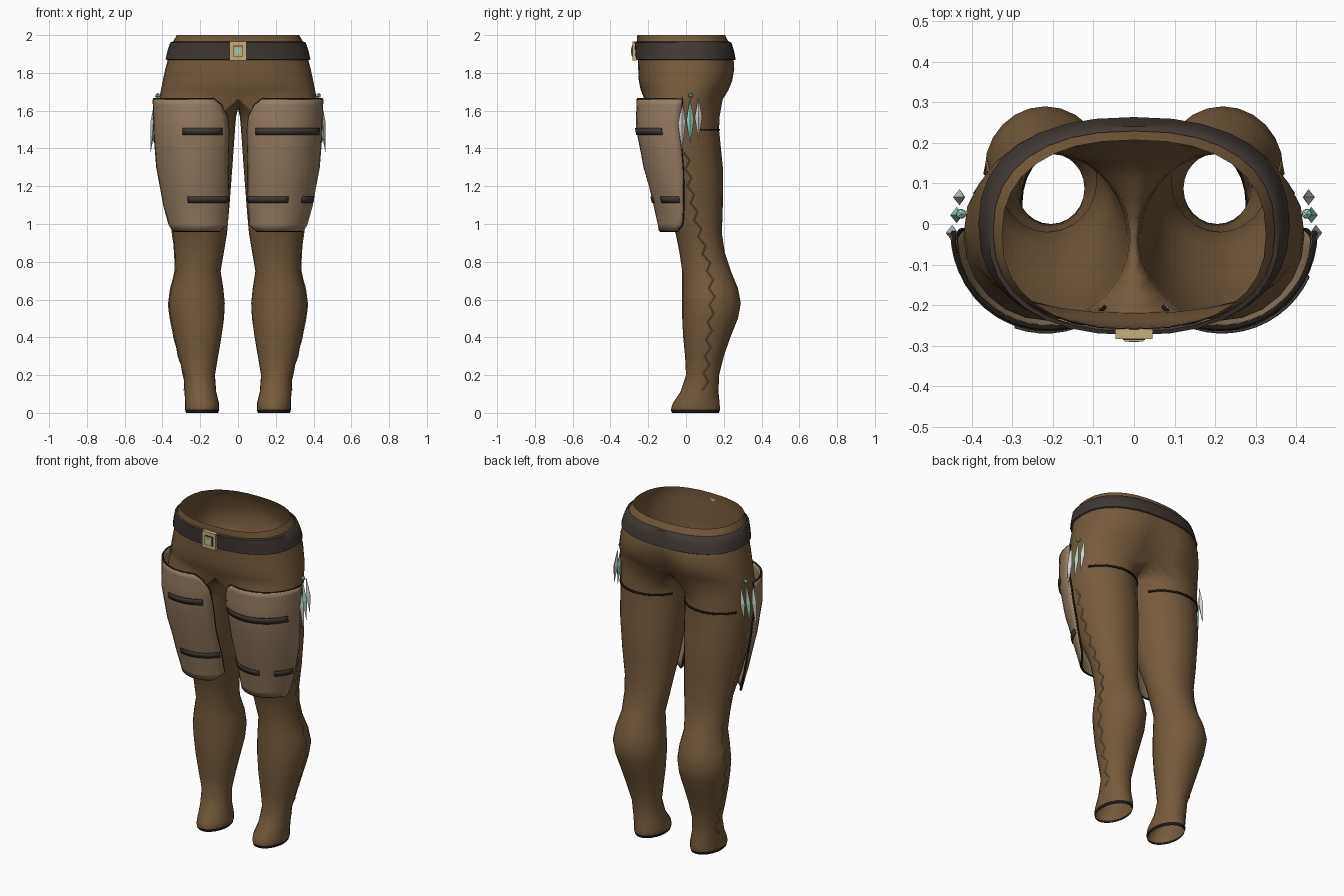
import bpy, bmesh, math
from mathutils import Vector

if "Cube" in bpy.data.objects:
    bpy.data.objects.remove(bpy.data.objects["Cube"])


def mat(name, c):
    m = bpy.data.materials.new(name)
    m.diffuse_color = (*c, 1)
    m.use_nodes = True
    m.node_tree.nodes["Principled BSDF"].inputs["Base Color"].default_value = m.diffuse_color
    return m


BROWN = mat("brown cloth", (0.18, 0.104, 0.047))
TAN = mat("tan leather", (0.31, 0.208, 0.128))
DARK = mat("dark leather", (0.052, 0.040, 0.034))
BLACK = mat("black trim", (0.012, 0.010, 0.008))
GOLD = mat("pale gold", (0.56, 0.43, 0.22))
TEAL = mat("teal stone", (0.33, 0.66, 0.53))
WHITE = mat("feather white", (0.62, 0.64, 0.62))
CORD = mat("tan cord", (0.36, 0.25, 0.13))

# leg sections: z, inner x, outer x, front y, back y
LEG = [(0, .105, .275, -.075, .175), (.018, .10, .28, -.08, .18), (.05, .10, .28, -.07, .178),
       (.11, .115, .283, -.03, .172), (.2, .122, .288, .0, .175), (.3, .105, .315, -.005, .20),
       (.4, .088, .338, -.015, .235), (.5, .074, .358, -.02, .275), (.58, .07, .368, -.02, .29),
       (.66, .078, .355, -.02, .275), (.75, .092, .332, -.02, .238), (.85, .075, .335, -.035, .205),
       (.95, .058, .345, -.055, .19), (1.1, .045, .375, -.125, .195), (1.3, .03, .405, -.19, .195),
       (1.5, .016, .42, -.235, .175), (1.57, .010, .42, -.238, .178), (1.66, .0, .42, -.235, .195)]
# pelvis sections: z, half width, front y, back y
HIP = [(1.66, .418, -.22, .20), (1.71, .408, -.24, .232), (1.76, .398, -.25, .252),
       (1.82, .385, -.253, .262), (1.87, .372, -.255, .252), (1.93, .357, -.258, .238),
       (1.965, .343, -.26, .225), (2.0, .325, -.258, .207)]


def lerp_row(table, z):
    for a, b in zip(table, table[1:]):
        if z <= b[0]:
            t = (z - a[0]) / (b[0] - a[0])
            return [p + (q - p) * t for p, q in zip(a, b)]
    return table[-1]


def leg_pt(z, deg, ox=0.0, oy=0.0):
    _, x0, x1, y0, y1 = lerp_row(LEG, z)
    a = math.radians(deg)
    return Vector(((x0 + x1) / 2 + ((x1 - x0) / 2 + ox) * math.cos(a),
                   (y0 + y1) / 2 + ((y1 - y0) / 2 + oy) * math.sin(a), z))


def hip_pt(z, deg, off=0.0, cleft=True):
    _, w, y0, y1 = lerp_row(HIP, z)
    c, s = math.cos(math.radians(deg)), math.sin(math.radians(deg))
    x = (w + off) * max(c, 0) ** 0.85
    y = (y0 + y1) / 2 + ((y1 - y0) / 2 + off) * math.copysign(abs(s) ** 0.85, s)
    if cleft and y > 0 and z < 1.87:
        y -= 0.045 * math.exp(-(x / .06) ** 2) * min(1, (1.87 - z) / .08)
    return Vector((0 if abs(deg) == 90 else x, y, z))


def add(name, verts, faces, mats, mirror=False, smooth=True, thick=0.0):
    me = bpy.data.meshes.new(name)
    me.from_pydata([tuple(v) for v in verts], [], faces)
    bm = bmesh.new()
    bm.from_mesh(me)
    bmesh.ops.recalc_face_normals(bm, faces=bm.faces)
    bm.to_mesh(me)
    bm.free()
    for m in mats:
        me.materials.append(m)
    ob = bpy.data.objects.new(name, me)
    bpy.context.collection.objects.link(ob)
    if smooth:
        bpy.ops.object.select_all(action='DESELECT')
        ob.select_set(True)
        bpy.context.view_layer.objects.active = ob
        bpy.ops.object.shade_smooth_by_angle(angle=math.radians(50))
    if thick:
        s = ob.modifiers.new("thickness", 'SOLIDIFY')
        s.thickness, s.offset = thick, 0
    if mirror:
        m = ob.modifiers.new("mirror", 'MIRROR')
        m.merge_threshold = 0.0005
    return ob


def grid(rows):
    n = len(rows[0])
    faces = [(r * n + i, r * n + i + 1, (r + 1) * n + i + 1, (r + 1) * n + i)
             for r in range(len(rows) - 1) for i in range(n - 1)]
    return [p for row in rows for p in row], faces


def tube(name, pts, radius, m, cyclic=False):
    cu = bpy.data.curves.new(name, 'CURVE')
    cu.dimensions, cu.bevel_depth, cu.bevel_resolution = '3D', radius, 0
    sp = cu.splines.new('POLY')
    sp.points.add(len(pts) - 1)
    for p, q in zip(sp.points, pts):
        p.co = (*q, 1)
    sp.use_cyclic_u = cyclic
    cu.materials.append(m)
    ob = bpy.data.objects.new(name, cu)
    bpy.context.collection.objects.link(ob)
    bpy.ops.object.select_all(action='DESELECT')
    ob.select_set(True)
    bpy.context.view_layer.objects.active = ob
    bpy.ops.object.convert(target='MESH')
    bpy.context.object.modifiers.new("mirror", 'MIRROR')


# trousers: closed leg rings, a crotch seam, then half rings up to the waist
N, H = 24, 16
verts, faces = [], []
for row in LEG[:-1]:
    verts += [leg_pt(row[0], -120 + 15 * i) for i in range(N)]
nleg = len(LEG) - 1
crotch = [hip_pt(1.66, -90 + 180 * i / H) for i in range(H + 1)]
front, back = crotch[0], crotch[-1]
for i in range(1, N - H):
    t = i / (N - H)
    p = back.lerp(front, t)
    p.z -= 0.05 * math.sin(math.pi * t)
    crotch.append(p)
verts += crotch
for r in range(nleg):
    for i in range(N):
        j = (i + 1) % N
        faces.append((r * N + i, r * N + j, (r + 1) * N + j, (r + 1) * N + i))
prev = nleg * N
for row in HIP[1:]:
    base = len(verts)
    verts += [hip_pt(row[0], -90 + 180 * i / H) for i in range(H + 1)]
    faces += [(prev + i, prev + i + 1, base + i + 1, base + i) for i in range(H)]
    prev = base
trousers = add("trousers", verts, faces, [BROWN, BLACK], mirror=True)
for f in trousers.data.polygons:
    f.material_index = 1 if f.center.z < 0.015 else 0

# belt
rows = [[hip_pt(z, -90 + 180 * i / H, off, False) for i in range(H + 1)]
        for z, off in ((1.868, .004), (1.872, .012), (1.915, .013), (1.96, .014), (1.965, .004))]
add("belt", *grid(rows), [DARK], mirror=True)


# buckle: stacked square plates
def box(name, size, loc, m):
    bpy.ops.mesh.primitive_cube_add(size=1, location=loc)
    ob = bpy.context.object
    ob.name, ob.scale = name, size
    ob.data.materials.append(m)


box("buckle_plate", (.09, .024, .10), (0, -.271, 1.915), GOLD)
box("buckle_groove", (.054, .006, .058), (0, -.283, 1.915), DARK)
box("buckle_inner", (.046, .010, .050), (0, -.284, 1.915), GOLD)
box("buckle_stone", (.024, .008, .026), (0, -.287, 1.915), TEAL)

# thigh plates: z, inner angle, outer angle, side offset, front offset
PLATE = [(.965, -128, -32, .02, .075), (1.0, -148, -22, .02, .065), (1.1, -146, -14, .02, .04),
         (1.2, -143, -9, .02, .032), (1.3, -140, -5, .022, .028), (1.4, -139, -3, .022, .024),
         (1.5, -138, -2, .022, .022), (1.57, -133, -1, .022, .02), (1.63, -121, 0, .024, .02),
         (1.66, -110, 0, .026, .022)]
M = 14
rows = [[leg_pt(z, a + (b - a) * i / M, ox, oy) for i in range(M + 1)] for z, a, b, ox, oy in PLATE]
add("thigh_plate", *grid(rows), [TAN], mirror=True, thick=0.014)
rim = rows[0] + [r[-1] for r in rows[1:-1]] + rows[-1][::-1] + [r[0] for r in rows[-2:0:-1]]
tube("plate_rim", rim, 0.0065, BLACK, True)


# straps laid over the plates
def strap(name, z0, z1, a, b, side=1, lift=.010, on_plate=True, m=DARK):
    rows = []
    for z in (z0, z1):
        _, _, _, ox, oy = lerp_row(PLATE, z) if on_plate else (0, 0, 0, 0, 0)
        n = max(2, round(abs(b - a) / 7.5))
        row = [leg_pt(z, a + (b - a) * i / n, ox + lift, oy + lift) for i in range(n + 1)]
        rows.append([Vector((p.x * side, p.y, p.z)) for p in row])
    add(name, *grid(rows), [m], thick=0.006)


strap("upper_strap_right", 1.472, 1.508, -122, -25)
strap("upper_strap_left", 1.472, 1.508, -125, -71, -1)
for s in (1, -1):
    strap("lower_strap", 1.113, 1.145, -143, -74, s)
    strap("back_strap", 1.494, 1.504, 30, 150, s, .002, False, BLACK)
strap("lower_strap_tip", 1.113, 1.145, -50, -18)

# zigzag lacing down the outer leg
LACE = [(.12, .10), (.4, .12), (.6, .14), (.75, .125), (1.0, .06), (1.2, .02), (1.38, .0)]
pts = []
for i in range(29):
    z = .12 + 1.26 * i / 28
    y = lerp_row(LACE, z)[1] + (.014 if i % 2 else -.014)
    _, _, _, y0, y1 = lerp_row(LEG, z)
    s = (y - (y0 + y1) / 2) / ((y1 - y0) / 2)
    pts.append(leg_pt(z, math.degrees(math.asin(max(-1, min(1, s)))), .001, .001))
tube("side_lacing", pts, 0.004, CORD)


# hip feathers: long four-sided spindles hung from a bead
def feather(name, y, z0, z1, x, m):
    zm = z0 + (z1 - z0) * .52
    v = [(x - .012, y, z1), (x + .014, y, z0), (x + .016, y, zm), (x, y + .02, zm),
         (x - .014, y, zm), (x, y - .02, zm)]
    f = [(0, 2 + i, 2 + (i + 1) % 4) for i in range(4)] + [(1, 2 + (i + 1) % 4, 2 + i) for i in range(4)]
    add(name, v, f, [m], mirror=True, smooth=False)


feather("front_feather", -.022, 1.38, 1.68, .448, WHITE)
feather("middle_feather", .022, 1.42, 1.67, .437, TEAL)
feather("back_feather", .066, 1.45, 1.67, .430, WHITE)
for s in (1, -1):
    bpy.ops.mesh.primitive_ico_sphere_add(subdivisions=1, radius=.014, location=(.426 * s, .025, 1.68))
    bpy.context.object.name = "bead"
    bpy.context.object.data.materials.append(TEAL)
